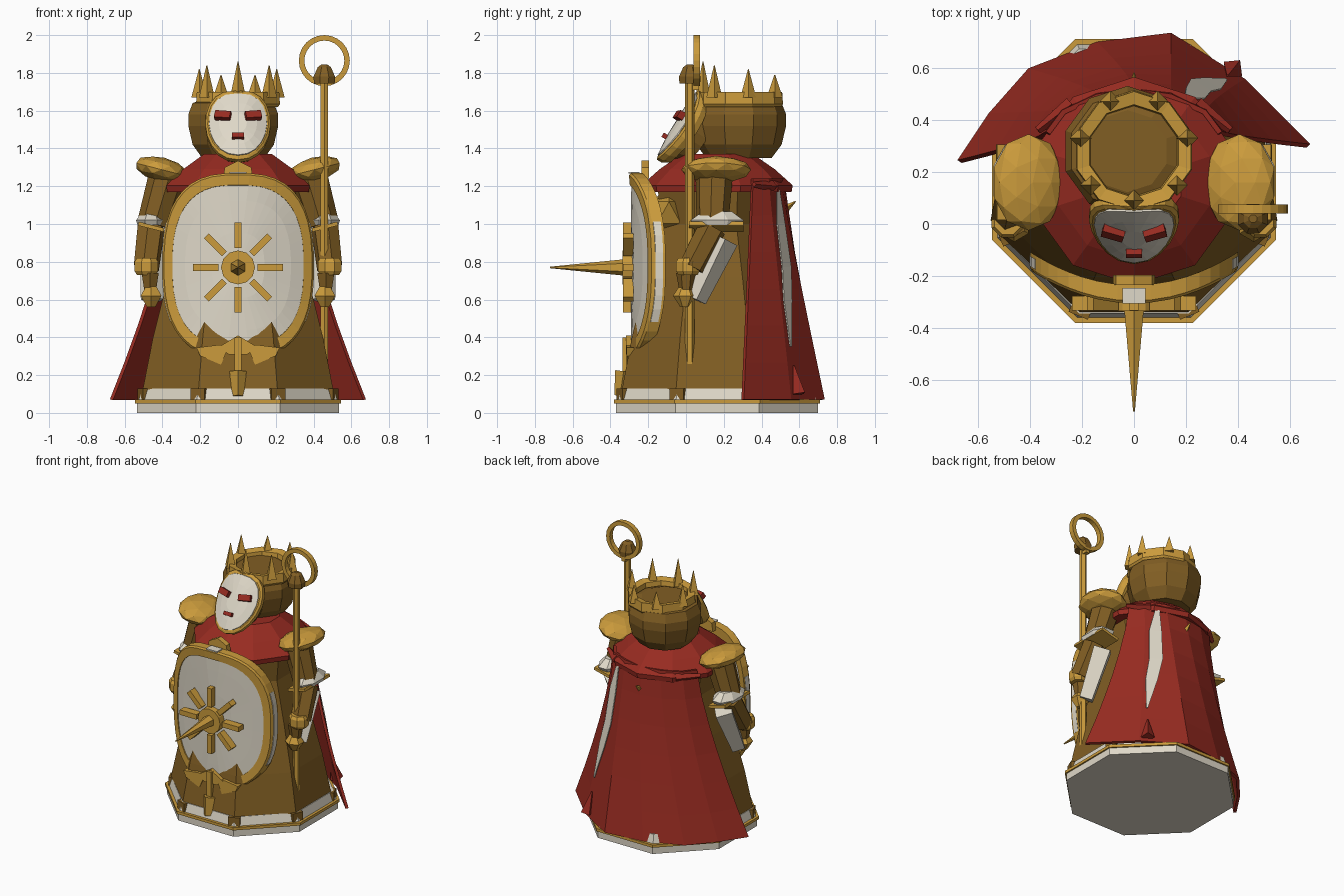
import bpy, bmesh, math
from mathutils import Vector, Matrix

if "Cube" in bpy.data.objects:
    bpy.data.objects.remove(bpy.data.objects["Cube"])

def material(name, col):
    m = bpy.data.materials.new(name)
    m.diffuse_color = (*col, 1)
    m.use_nodes = True
    m.node_tree.nodes["Principled BSDF"].inputs["Base Color"].default_value = m.diffuse_color
    return m

GOLD = material("gold", (.60, .33, .045))
BROWN = material("dark bronze", (.22, .112, .017))
RED = material("deep red", (.31, .024, .015))
WHITE = material("ivory", (.74, .69, .58))

def finish(name, bm, *mats):
    bmesh.ops.recalc_face_normals(bm, faces=bm.faces)
    me = bpy.data.meshes.new(name)
    bm.to_mesh(me)
    bm.free()
    for m in mats:
        me.materials.append(m)
    ob = bpy.data.objects.new(name, me)
    bpy.context.collection.objects.link(ob)
    return ob

def loft(name, rings, *mats, caps=True, closed=True):
    """Skin a list of equal-length point rings."""
    bm = bmesh.new()
    vs = [[bm.verts.new(p) for p in r] for r in rings]
    n = len(vs[0])
    for a, b in zip(vs, vs[1:]):
        for i in range(n if closed else n - 1):
            j = (i + 1) % n
            bm.faces.new((a[i], a[j], b[j], b[i]))
    if caps:
        bm.faces.new(vs[0])
        bm.faces.new(vs[-1])
    return finish(name, bm, *mats)

def turned(name, prof, n, mat, cx=0, cy=0, caps=True, turn=.5, sy=1):
    """Stacked polygons; profile holds (apothem, z)."""
    k = 1 / math.cos(math.pi / n)
    rings = [[(cx + r * k * math.cos((i + turn) * math.tau / n),
               cy + sy * r * k * math.sin((i + turn) * math.tau / n), z) for i in range(n)] for r, z in prof]
    return loft(name, rings, mat, caps=caps)

def box(name, c, size, mat, rot=None):
    bm = bmesh.new()
    m = Matrix.Translation(c) @ (rot or Matrix()) @ Matrix.Diagonal((*size, 1))
    bmesh.ops.create_cube(bm, size=1, matrix=m)
    return finish(name, bm, mat)

def rod(name, a, b, r1, r2, n, mat):
    a, b = Vector(a), Vector(b)
    d = b - a
    m = Matrix.Translation((a + b) / 2) @ d.to_track_quat('Z', 'Y').to_matrix().to_4x4()
    bm = bmesh.new()
    bmesh.ops.create_cone(bm, cap_ends=True, segments=n, radius1=r1, radius2=r2, depth=d.length, matrix=m)
    return finish(name, bm, mat)

def ball(name, c, size, mat, sub=1, rot=None):
    bm = bmesh.new()
    m = Matrix.Translation(c) @ (rot or Matrix()) @ Matrix.Diagonal((*size, 1))
    bmesh.ops.create_icosphere(bm, subdivisions=sub, radius=1, matrix=m)
    return finish(name, bm, mat)

def plate(name, outline, y0, y1, mat):
    """Extrude an x-z outline along y."""
    return loft(name, [[(x, y, z) for x, z in outline] for y in (y0, y1)], mat)

CY = .165
# Octagonal plinth with gold trim and ivory hem
turned("plinth", [(.535, 0), (.535, .05)], 8, WHITE, cy=CY)
turned("plinth_trim", [(.545, .05), (.545, .07)], 8, GOLD, cy=CY)
turned("robe_hem", [(.525, .07), (.508, .13)], 8, WHITE, cy=CY)
for i in (0, 3, 4, 5, 6, 7):
    a = (i + .5) * math.tau / 8
    p = Vector((math.cos(a) * .545, CY + math.sin(a) * .545, .10))
    box("hem_bracket", p, (.03, .08, .06), BROWN, Matrix.Rotation(a, 4, 'Z'))

# Robe and torso
turned("robe", [(.505, .12), (.45, .4), (.37, .72), (.29, 1.0), (.31, 1.2), (.2, 1.3)], 8, BROWN, cy=.15, sy=.97)
ball("chest_plate", (0, -.09, 1.06), (.3, .12, .13), GOLD)

# Mantle over the shoulders, with a knot at each rear corner
turned("mantle", [(.375, 1.17), (.38, 1.205), (.29, 1.29), (.18, 1.37)], 10, RED, cy=CY)
for s in (-1, 1):
    rod("mantle_knot", (s * .24, .46, 1.2), (s * .37, .36, 1.21), .03, .015, 4, RED)

# Flaring cape
top = [(-.33, .35), (-.27, .43), (-.14, .49), (0, .51), (.14, .49), (.27, .43), (.33, .35)]
low = [(-.67, .24), (-.55, .42), (-.40, .59), (-.14, .69), (.14, .725), (.42, .55), (.67, .3)]
def cape_point(i, t):
    i0 = min(int(i), 5)
    f = i - i0
    a = Vector(top[i0]).lerp(Vector(top[i0 + 1]), f)
    b = Vector(low[i0]).lerp(Vector(low[i0 + 1]), f)
    return Vector((a.x + (b.x - a.x) * t ** 1.4, a.y + (b.y - a.y) * t ** 1.05, 1.24 - 1.17 * t))
cape = loft("cape", [[cape_point(i, t / 6) for i in range(7)] for t in range(7)], RED, caps=False, closed=False)
mod = cape.modifiers.new("thickness", 'SOLIDIFY')
mod.thickness = .02
mod.offset = 0
# Ivory streak on the cape, tapering downward
streak = [(.05, 4.35, 4.55), (.2, 4.35, 4.85), (.4, 4.4, 4.85), (.55, 4.6, 4.95), (.76, 4.86, 4.9)]
out = Vector((.01, .02, 0))
loft("cape_streak", [[cape_point(i, t) + out * k for i, k in ((l, 1), (r, 1), (r, .7), (l, .7))]
                     for t, l, r in streak], WHITE)
rod("cape_knot", (.38, .595, .1), (.36, .57, .25), .045, .005, 4, RED)
rod("cape_pin", (0, .5, 1.06), (0, .58, 1.12), .03, .003, 4, GOLD)

# Rounded hood, gold crown, spikes
HY = .28
turned("hood", [(.165, 1.35), (.215, 1.42), (.238, 1.52), (.238, 1.58), (.215, 1.64), (.15, 1.665)],
       10, BROWN, cx=-.025, cy=HY)
turned("crown_band", [(.212, 1.62), (.222, 1.635), (.218, 1.7), (.17, 1.69), (.165, 1.655)], 10, GOLD, cy=HY, caps=False)
spikes = [(0, .09, 1.86)] + [(s * x, y, z) for s in (-1, 1)
          for x, y, z in ((.165, .15, 1.84), (.205, .33, 1.82), (.09, .47, 1.79))]
for x, y, z in spikes:
    rod("crown_spike", (x, y, 1.67), (x, y, z), .042, .002, 4, GOLD)

# Tilted mask, wrapped around the face: local x across, y up the face, z outward
FACE = Matrix.Translation((0, -.037, 1.52)) @ Matrix.Rotation(math.radians(59), 4, 'X')
def mask(name, w, h, layers, mat):
    rings = []
    for s, z in layers:
        ring = []
        for i in range(20):
            a = i * math.tau / 20
            x, y = math.cos(a), math.sin(a)
            x = math.copysign(abs(x) ** (.75 if y > 0 else .9), x) * (1 + .04 * y) * w * s
            ring.append(FACE @ Vector((x, y * h * s, z)) + Vector((0, 1.9 * x * x, 0)))
        rings.append(ring)
    return loft(name, rings, mat)
mask("mask_rim", .173, .214, [(.9, -.06), (1, -.02), (1, .008), (.93, .014)], GOLD)
mask("mask", .156, .194, [(1, 0), (.98, .018), (.65, .024), (.3, .028)], WHITE)
mask("face_back", .15, .18, [(.8, -.14), (.95, -.04)], BROWN)
for s in (-1, 1):
    m = FACE @ Matrix.Translation((s * .08, .047, .026)) @ Matrix.Rotation(s * .2, 4, 'Z') @ Matrix.Rotation(s * .2, 4, 'Y')
    box("eye", m.translation, (.085, .042, .035), RED, m.to_3x3().to_4x4())
m = FACE @ Matrix.Translation((0, -.085, .035))
box("mouth", m.translation, (.062, .026, .03), RED, m.to_3x3().to_4x4())

# Shoulders, arms, elbows and hands on both sides
for s in (-1, 1):
    tilt = Matrix.Rotation(-s * .25, 4, 'Y')
    ball("pauldron", (s * .405, .16, 1.288), (.145, .185, .065), GOLD, 2, tilt)
    rod("upper_arm", (s * .37, .15, 1.27), (s * .45, .14, 1.0), .1, .085, 8, BROWN)
    turned("elbow_cup", [(.072, .995), (.08, 1.02), (.045, 1.065)], 8, WHITE, s * .46, .165, sy=1.75)
    box("elbow_band", (s * .46, .16, .985), (.14, .29, .02), GOLD, tilt)
    rod("forearm", (s * .46, .14, .98), (s * .485, .03, .77), .075, .07, 6, BROWN)
    rod("hanging_sleeve", (s * .44, .2, .92), (s * .455, .05, .6), .08, .06, 4, WHITE)
    turned("hand", [(.05, .73), (.062, .75), (.062, .8), (.05, .82)], 8, GOLD, s * .485, .01)
    turned("hand_link", [(.03, .64), (.045, .74)], 6, BROWN, s * .465, .0)
    turned("pendant", [(.022, .56), (.055, .62), (.022, .68)], 6, GOLD, s * .46, -.005)

# Staff with cap and ring
SX, SY = .457, .02
rod("staff", (SX, SY, .25), (SX, SY, 1.76), .024, .024, 6, GOLD)
turned("staff_cap", [(.055, 1.745), (.057, 1.78), (.035, 1.83), (.015, 1.845)], 8, BROWN, SX, SY)
rings = []
for i in range(25):
    a = i * math.tau / 24
    rings.append([(SX + r * math.cos(a), y, 1.865 + r * math.sin(a))
                  for r, y in ((.106, .04), (.135, .04), (.135, .075), (.106, .075))])
loft("staff_ring", rings, GOLD, caps=False)
box("ring_mount", (SX, .045, 1.74), (.03, .05, .06), GOLD)

# Curved shield: a rounded outline bent backward at the sides
def outline(k, y):
    pts = []
    for i in range(40):
        a = (i + .5) * math.tau / 40
        c, q = math.cos(a), math.sin(a)
        x = math.copysign(abs(c) ** .72, c) * .40 * k
        z = .78 + math.copysign(abs(q) ** .78, q) * .49 * k
        pts.append((x, y + x * x * .8, z))
    return pts
loft("shield_rim", [outline(k, y) for k, y in
     ((.86, -.235), (.87, -.30), (.98, -.305), (1, -.295), (1, -.235), (.86, -.235))], GOLD, caps=False)
loft("shield_face", [outline(k, -.292) for k in (.02, .35, .7, .88)]
     + [outline(k, -.26) for k in (.88, .7, .35, .02)], WHITE)
# Ivory strip along each side edge of the shield
for s in (-1, 1):
    side = [[p for p in outline(k, y) if p[0] * s > 0 and .46 < p[2] < 1.07]
            for k, y in ((1.008, -.29), (1.008, -.25), (.99, -.25), (.99, -.29))]
    side = [sorted(r, key=lambda p: p[2]) for r in side]
    loft("shield_side", list(zip(*side)), WHITE)

# Gold crest on top and winged fork at the bottom of the shield
plate("shield_crest", [(-.08, 1.24), (.08, 1.24), (.07, 1.3), (0, 1.335), (-.07, 1.3)], -.235, -.195, GOLD)
box("crest_plate", (0, -.275, 1.272), (.09, .06, .009), WHITE)
plate("fork_peak", [(0, .41), (.1, .35), (.05, .31), (-.05, .31), (-.1, .35)], -.318, -.28, GOLD)
for s in (-1, 1):
    plate("fork_wing", [(s * .05, .35), (s * .1, .36), (s * .22, .345), (s * .2, .302), (s * .09, .255)],
          -.316, -.275, GOLD)

# Sun emblem with a long central spike
rod("sun_disc", (0, -.27, .77), (0, -.335, .77), .09, .09, 12, GOLD)
rod("sun_spike", (0, -.33, .77), (0, -.72, .77), .043, .004, 6, GOLD)
for i in range(8):
    a = i * math.tau / 8
    x, z = math.cos(a) * .17, .77 + math.sin(a) * .17
    box("sun_ray", (x, -.305, z), (.135, .055, .036), GOLD, Matrix.Rotation(-a, 4, 'Y'))

# Front tassel beneath the shield
box("tassel", (0, -.315, .3), (.035, .04, .2), GOLD)
rod("tassel_tip", (0, -.33, .22), (0, -.35, .09), .045, .03, 4, GOLD)
